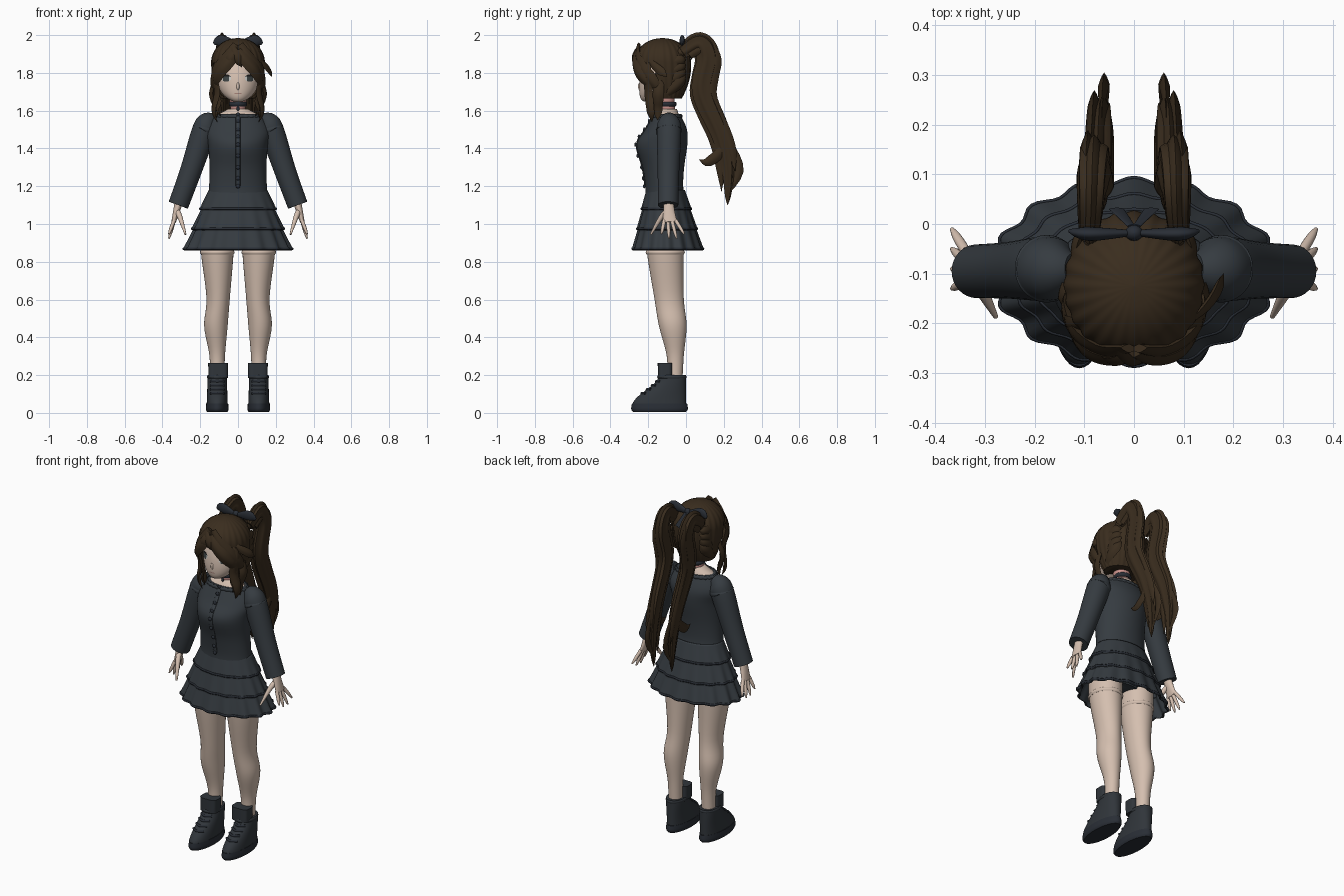
import bpy, bmesh, math, random
from mathutils import Vector

random.seed(4)
if "Cube" in bpy.data.objects:
    bpy.data.objects.remove(bpy.data.objects["Cube"])


def material(name, *rgb):
    mat = bpy.data.materials.new(name)
    mat.use_nodes = True
    mat.diffuse_color = (*rgb, 1)
    mat.node_tree.nodes["Principled BSDF"].inputs["Base Color"].default_value = (*rgb, 1)
    return mat


SKIN = material("skin", .66, .52, .43)
FLUSH = material("flushed skin", .62, .3, .27)
HAIR = material("dark brown hair", .042, .026, .013)
DRESS = material("slate cloth", .036, .044, .052)
SHOE = material("slate leather", .03, .036, .043)
TRIM = material("dark trim", .022, .027, .036)
WHITE = material("eye white", .6, .6, .57)
IRIS = material("grey iris", .05, .06, .06)
LASH = material("lash", .01, .01, .01)
LIP = material("lip", .42, .25, .21)
ACROSS, DEPTH, UP = Vector((1, 0, 0)), Vector((0, 1, 0)), Vector((0, 0, 1))


def spline(rows, steps):
    """Catmull-Rom interpolation of whole rows."""
    out, last = [], len(rows) - 1
    for i in range(last):
        before, start, end, after = (rows[max(0, min(last, i + k))] for k in (-1, 0, 1, 2))
        for j in range(steps):
            t = j / steps
            out.append([b + t * ((c - a) + t * ((2 * a - 5 * b + 4 * c - d) + t * (3 * (b - c) + d - a))) / 2
                        for a, b, c, d in zip(before, start, end, after)])
    return out + [list(rows[-1])]


def sample(shape, count):
    """Rows made by a rule running from zero to one."""
    return [shape(i / count) for i in range(count + 1)]


def tube(name, rows, mats, ref=None, sides=24, steps=4, lobes=0, ripple=0, power=2,
         caps=True, rule=None, keep=None, thick=0):
    """Skin rows of x, y, z, width, depth, ripple: level rings, or swept with depth along ref."""
    rows = spline(rows, steps)
    points = [Vector(row[:3]) for row in rows]
    bm = bmesh.new()
    rings = []
    for i, (point, row) in enumerate(zip(points, rows)):
        u, v = ACROSS, DEPTH
        if ref is not None:
            along = (points[min(i + 1, len(points) - 1)] - points[max(i - 1, 0)]).normalized()
            v = outward(point) if ref == "radial" else ref
            v = (v - along * v.dot(along)).normalized()
            u = v.cross(along)
        wide = max(row[3], .001)
        deep = max(row[4], .001) if len(row) > 4 else wide
        wave = row[5] if len(row) > 5 else ripple
        ring = []
        for k in range(sides):
            angle = math.tau * k / sides
            swell = 1 + wave * math.cos(lobes * angle)
            c, s = (math.copysign(abs(w) ** (2 / power), w) * swell
                    for w in (math.cos(angle), math.sin(angle)))
            ring.append(bm.verts.new(point + u * wide * c + v * deep * s))
        rings.append(ring)
    for low, high in zip(rings, rings[1:]):
        for k in range(sides):
            following = (k + 1) % sides
            bm.faces.new((low[k], low[following], high[following], high[k]))
    if caps:
        bm.faces.new(rings[0])
        bm.faces.new(rings[-1])
    if keep:
        unwanted = [face for face in bm.faces if not keep(face.calc_center_median())]
        bmesh.ops.delete(bm, geom=unwanted, context='FACES')
    bmesh.ops.recalc_face_normals(bm, faces=bm.faces)
    for face in bm.faces:
        face.material_index = rule(face.calc_center_median()) if rule else 0
    mesh = bpy.data.meshes.new(name)
    bm.to_mesh(mesh)
    bm.free()
    for mat in mats if isinstance(mats, list) else [mats]:
        mesh.materials.append(mat)
    part = bpy.data.objects.new(name, mesh)
    bpy.context.collection.objects.link(part)
    if thick:
        part.modifiers.new("thickness", 'SOLIDIFY').thickness = thick
    bpy.ops.object.select_all(action='DESELECT')
    part.select_set(True)
    bpy.context.view_layer.objects.active = part
    bpy.ops.object.shade_smooth_by_angle(angle=math.radians(45))


def pair(name, rows, mats, **options):
    for side, sign in (("left", 1), ("right", -1)):
        tube(side + "_" + name, [(sign * row[0], *row[1:]) for row in rows], mats, **options)


def bead(name, centre, wide, deep, high, mat):
    x, y, z = centre
    tube(name, sample(lambda t: (x, y, z - high * math.cos(math.pi * t), wide * math.sin(math.pi * t),
                                 deep * math.sin(math.pi * t)), 8), mat, sides=16, steps=1)


def band(name, centre, wide, deep, high, mat, maker=tube, **options):
    x, y, z = centre
    maker(name, sample(lambda t: (x, y, z + high * (t - .5), wide + high * t * (1 - t),
                                  deep + high * t * (1 - t)), 4), mat, sides=120, steps=1, **options)


def outward(point):
    """Level direction away from the upright axis of the head."""
    return Vector((point[0], point[1] + .12, 0)).normalized()


def strand(name, points, width, maker=pair, ref="radial"):
    """Ridged lock of hair that tapers to a tip."""
    last = len(points) - 1
    rows = []
    for i, point in enumerate(points):
        size = width * (.55 + .45 * math.sin(math.pi * i / last)) if i < last else 0
        rows.append((*point, size, size * .45))
    maker(name, rows, HAIR, ref=ref, sides=12, lobes=4, ripple=.14)


def lock(name, start, end, width, bulge, wave=0, maker=pair):
    """Strand from start to end, bowed off the head and waving sideways."""
    def place(t):
        point = Vector(start).lerp(Vector(end), t)
        bow = outward(point) * bulge * math.sin(math.pi * t)
        return point + bow + ACROSS * wave * math.sin(3 * math.pi * t)
    strand(name, sample(place, 8 if wave else 4), width, maker)


# Head with painted eyes and mouth
def head_shape(t):
    size = .112 * abs(math.sin(math.pi * t ** .75)) ** .7
    return 0, -.125 - .08 * (1 - t) ** 5, 1.645 + .325 * t, size, size


def face_colour(c):
    if c.y > -.16:
        return 0
    dx, dz = (abs(c.x) - .063) / .027, (c.z - 1.772) / .02
    if math.hypot(dx, dz) < 1:
        return 3 if dz > .45 else 2 if abs(dx) < .6 else 1
    return 4 if abs(c.x) < .017 and abs(c.z - 1.69) < .003 else 0


tube("head", sample(head_shape, 60), [SKIN, WHITE, IRIS, LASH, LIP], sides=144, steps=2, rule=face_colour)
bead("nose", (0, -.242, 1.728), .009, .012, .022, SKIN)

# Neck, upper chest and choker
tube("neck", [(0, -.095, 1.56, .043), (0, -.1, 1.62, .041), (0, -.11, 1.69, .05)], [SKIN, FLUSH],
     rule=lambda c: int(c.z > 1.585))
tube("upper_chest", [(0, -.1, 1.53, .14, .08), (0, -.1, 1.57, .12, .065), (0, -.093, 1.61, .05, .045)], SKIN)
band("choker", (0, -.1, 1.635), .043, .045, .024, TRIM)
bead("pendant", (0, -.146, 1.61), .008, .005, .012, TRIM)

# Bodice with neckline ruffle, placket and buttons
bodice = [(0, -.11, 1.14, .16, .105), (0, -.115, 1.2, .153, .1), (0, -.12, 1.3, .15, .11),
          (0, -.127, 1.42, .158, .134), (0, -.105, 1.5, .168, .11), (0, -.1, 1.58, .12, .07)]
tube("bodice", bodice, DRESS, sides=56)
band("neckline_ruffle", (0, -.1, 1.57), .125, .075, .024, DRESS, lobes=26, ripple=.02, caps=False, thick=.004)
front_line = [(x, y - deep, z) for x, y, z, wide, deep in bodice[1:]]
tube("placket", [(*point, .012, .005) for point in front_line], DRESS, ref=DEPTH)
for point in spline(front_line, 2):
    bead("button", Vector(point) - DEPTH * .006, .011, .007, .011, TRIM)


# Tiered skirt with a trim at the foot of each tier
def skirt_shape(t):
    flare = .12 * t + .01 * (3 * t % 1)
    return 0, -.108 + .012 * t, 1.18 - .32 * t, .155 + flare, .102 + flare * .65, .035 * t


tube("skirt", sample(skirt_shape, 36), DRESS, sides=144, steps=1, lobes=16, caps=False, thick=.005)
for t in (.31, .64, .97):
    x, y, z, wide, deep, ripple = skirt_shape(t)
    band("skirt_trim", (x, y, z), wide, deep, .014, TRIM, lobes=16, ripple=ripple, caps=False, thick=.004)
tube("shorts", [(0, -.1, .93, .1, .07), (0, -.1, 1, .16, .1), (0, -.11, 1.14, .15, .09)], DRESS)

# Sleeves with shoulder seams
pair("sleeve", [(.125, -.09, 1.56, .03), (.155, -.09, 1.54, .056), (.18, -.09, 1.49, .065),
                (.25, -.093, 1.28, .057), (.316, -.095, 1.1, .054)], DRESS, ref=DEPTH, sides=32)
pair("shoulder_seam", [(.17, -.09, 1.52, .06), (.175, -.09, 1.5, .068), (.18, -.09, 1.49, .06)], DRESS,
     ref=DEPTH, sides=32)

# Hands with spread fingers and thumb
pair("palm", [(.31, -.092, 1.13, .022, .026), (.325, -.09, 1.07, .018, .03), (.341, -.085, 1.01, .012, .038)],
     SKIN, ref=DEPTH)
for i, finger in enumerate(("index", "middle", "ring", "little")):
    spread = i - 1.5
    root = Vector((.338, -.085 + .02 * spread, 1.02))
    tip = Vector((.366, -.07 + .04 * spread, .92 + .012 * spread * spread))
    pair(finger + "_finger", sample(lambda t: (*root.lerp(tip, t), .01 - .006 * t ** 4), 4), SKIN,
         ref=DEPTH, sides=12)
pair("thumb", [(.322, -.1, 1.07, .015), (.305, -.135, 1.03, .013), (.278, -.186, .945, .005)], SKIN, ref=DEPTH)

# Legs
pair("leg", [(.11, -.11, 1, .085, .1), (.11, -.11, .86, .087, .098), (.105, -.09, .61, .062, .078),
             (.117, -.07, .46, .062, .073), (.11, -.057, .3, .041, .045), (.11, -.06, .15, .037, .04)],
     SKIN, sides=36, steps=6)
band("stocking_band", (.11, -.11, .85), .086, .098, .022, SKIN, maker=pair)


# Ankle boots: sole, upper, collar, cuff and laces
def boot_shape(t):
    deep = .142 - .071 * t * t * (3 - 2 * t)
    return .11, -deep, .04 + .16 * t, .056 - .006 * t, deep


pair("sole", [(.11, -.14, .005, .054, .14), (.11, -.14, .02, .06, .15), (.11, -.14, .05, .058, .146)],
     TRIM, sides=40)
pair("boot_upper", sample(boot_shape, 12), SHOE, sides=40, steps=1, power=2.2)
band("boot_collar", (.11, -.075, .19), .05, .073, .02, SHOE, maker=pair)
pair("boot_cuff", [(.105, -.11, .185, .051, .038), (.105, -.11, .265, .053, .04)], SHOE, steps=1, power=4, sides=40)
for i in range(4):
    x, y, z, wide, deep = boot_shape(.4 + .13 * i)
    pair("boot_lace", [(x + k * .035, y - deep + .02 * k * k, z, .007) for k in (-1, 0, 1)], TRIM, ref=UP, sides=8)


# Hair cap, cut away around the face
def cap_shape(t):
    upper = t > .6
    size = math.sqrt(max(0, 1 - ((t - .6) / (.4 if upper else .9)) ** 2))
    return 0, -.125 + .02 * (1 - t) ** 2, 1.665 + .32 * t, .14 * size, .147 * (size if upper else size * size)


tube("hair_cap", sample(cap_shape, 60), HAIR, sides=120, steps=1, lobes=24, ripple=.015, thick=.008,
     keep=lambda c: c.y > -.16 or c.z > 1.865 - .12 * abs(c.x))

# Fringe and face-framing locks
lock("fringe_sweep", (0, -.26, 1.92), (.12, -.17, 1.71), .03, .05)
lock("fringe_upper", (.01, -.25, 1.95), (.13, -.13, 1.69), .032, .05)
lock("side_lock", (.11, -.2, 1.86), (.11, -.18, 1.54), .024, .015, wave=.012)
lock("ear_lock", (.12, -.14, 1.83), (.12, -.15, 1.55), .026, .01, wave=-.01)
lock("inner_curl", (.11, -.19, 1.74), (.09, -.18, 1.57), .015, .01, wave=.01)
lock("centre_fringe", (-.03, -.25, 1.94), (.02, -.26, 1.83), .022, .02, maker=tube)
lock("fringe_tuft", (-.01, -.26, 1.92), (-.06, -.25, 1.83), .022, .02, maker=tube)
lock("side_flick", (.12, -.19, 1.86), (.18, -.1, 1.78), .02, .01, maker=tube)

# Swept-back strands running to the ponytail roots
for i in range(4):
    height = 1.69 + .055 * i
    lock("swept_strand", (.11, -.1, height), (.09, 0, .945 + height / 2), .026, .015)

# Ponytails: a ridged core, offset strands and curled ends
course = [(-.02, 1.91), (.07, 1.96), (.115, 1.88), (.09, 1.7), (.18, 1.48), (.22, 1.3), (.22, 1.1)]
tail = [(.09 - .005 * i, y, z) for i, (y, z) in enumerate(course)]
rows = []
for i, point in enumerate(spline(tail, 4)):
    size = .06 * abs(math.sin(math.pi * (.15 + .85 * i / 24))) ** .7
    rows.append((*point, size, size * .55))
pair("ponytail", rows, HAIR, ref=ACROSS, lobes=7, ripple=.1, steps=2, sides=28)
for shift in (-.035, -.018, .012, .03, .04):
    offset = Vector((random.uniform(-.014, .02), shift, -abs(shift) / 2))
    path = [Vector(point) + offset for point in spline(tail, 2)]
    strand("ponytail_strand", path[random.randint(0, 3):random.randint(9, 13)], .03, ref=ACROSS)
strand("ponytail_curl", [(.08, .15, 1.5), (.08, .19, 1.4), (.08, .12, 1.33), (.08, .07, 1.34)], .024, ref=ACROSS)
strand("ponytail_tip", [(.065, .24, 1.42), (.06, .28, 1.28), (.055, .21, 1.14)], .022, ref=ACROSS)

# Hair bow with loops, knot and hanging ends
pair("bow_loop", [(.005, -.018, 1.955, .01, .006), (.09, -.02, 1.97, .03, .014), (.128, -.014, 1.955, .008, .004)],
     TRIM, ref=DEPTH)
pair("bow_end", [(.005, -.005, 1.955, .008, .004), (.035, .03, 1.875, .016, .003)], TRIM, ref=DEPTH)
bead("bow_knot", (0, -.018, 1.957), .018, .016, .02, TRIM)
